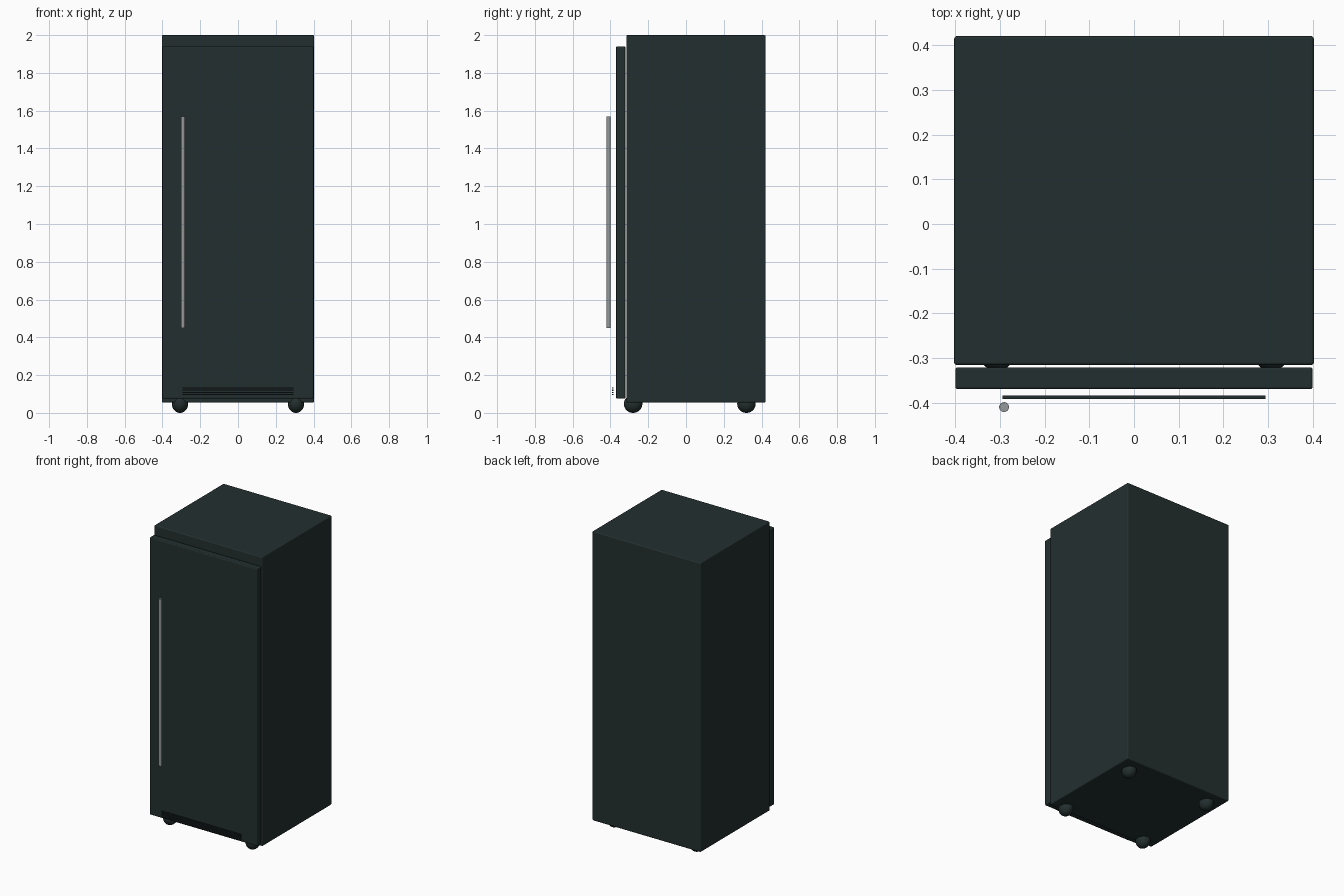
import bpy

cube = bpy.data.objects.get("Cube")
if cube:
    bpy.data.objects.remove(cube, do_unlink=True)


def material(name, rgb, roughness=0.5):
    mat = bpy.data.materials.new(name)
    mat.use_nodes = True
    mat.diffuse_color = (*rgb, 1)
    bsdf = mat.node_tree.nodes["Principled BSDF"]
    bsdf.inputs["Base Color"].default_value = (*rgb, 1)
    bsdf.inputs["Roughness"].default_value = roughness
    return mat


dark_green = material("dark green enamel", (0.017, 0.028, 0.028))
steel = material("handle grey", (0.30, 0.32, 0.32), 0.35)


def finish(name, mat):
    ob = bpy.context.object
    ob.name = ob.data.name = name
    ob.data.materials.append(mat)
    bpy.ops.object.shade_smooth_by_angle()
    return ob


def box(name, low, high, mat, bevel=0):
    """Box between two corners, with optional rounded edges."""
    bpy.ops.mesh.primitive_cube_add(
        size=1, location=[(a + b) / 2 for a, b in zip(low, high)])
    bpy.context.object.scale = [b - a for a, b in zip(low, high)]
    bpy.ops.object.transform_apply(location=False, rotation=False, scale=True)
    ob = finish(name, mat)
    if bevel:
        mod = ob.modifiers.new("rounded edges", "BEVEL")
        mod.width, mod.segments = bevel, 3
        mod.harden_normals = True
    return ob


# Cabinet body and the door hung just in front of it
box("cabinet", (-0.403, -0.316, 0.055), (0.403, 0.421, 2.0), dark_green, 0.007)
box("door", (-0.40, -0.37, 0.076), (0.40, -0.321, 1.94), dark_green, 0.006)

# Long bar handle
bpy.ops.mesh.primitive_cylinder_add(
    vertices=32, radius=0.011, depth=1.12, location=(-0.291, -0.41, 1.01))
finish("door_handle", steel)

# Ventilation slats low on the front
for i in range(4):
    z = 0.097 + 0.0115 * i
    box(f"vent_slat_{i + 1}", (-0.294, -0.392, z - 0.003),
        (0.294, -0.384, z + 0.003), dark_green)

# Rounded feet at the four corners
for side, x in (("right", -0.307), ("left", 0.307)):
    for end, y in (("front", -0.28), ("back", 0.32)):
        bpy.ops.mesh.primitive_uv_sphere_add(
            segments=32, ring_count=16, radius=1, location=(x, y, 0.048))
        bpy.context.object.scale = (0.043, 0.049, 0.048)
        bpy.ops.object.transform_apply(location=False, rotation=False, scale=True)
        finish(f"{end}_{side}_foot", dark_green)
